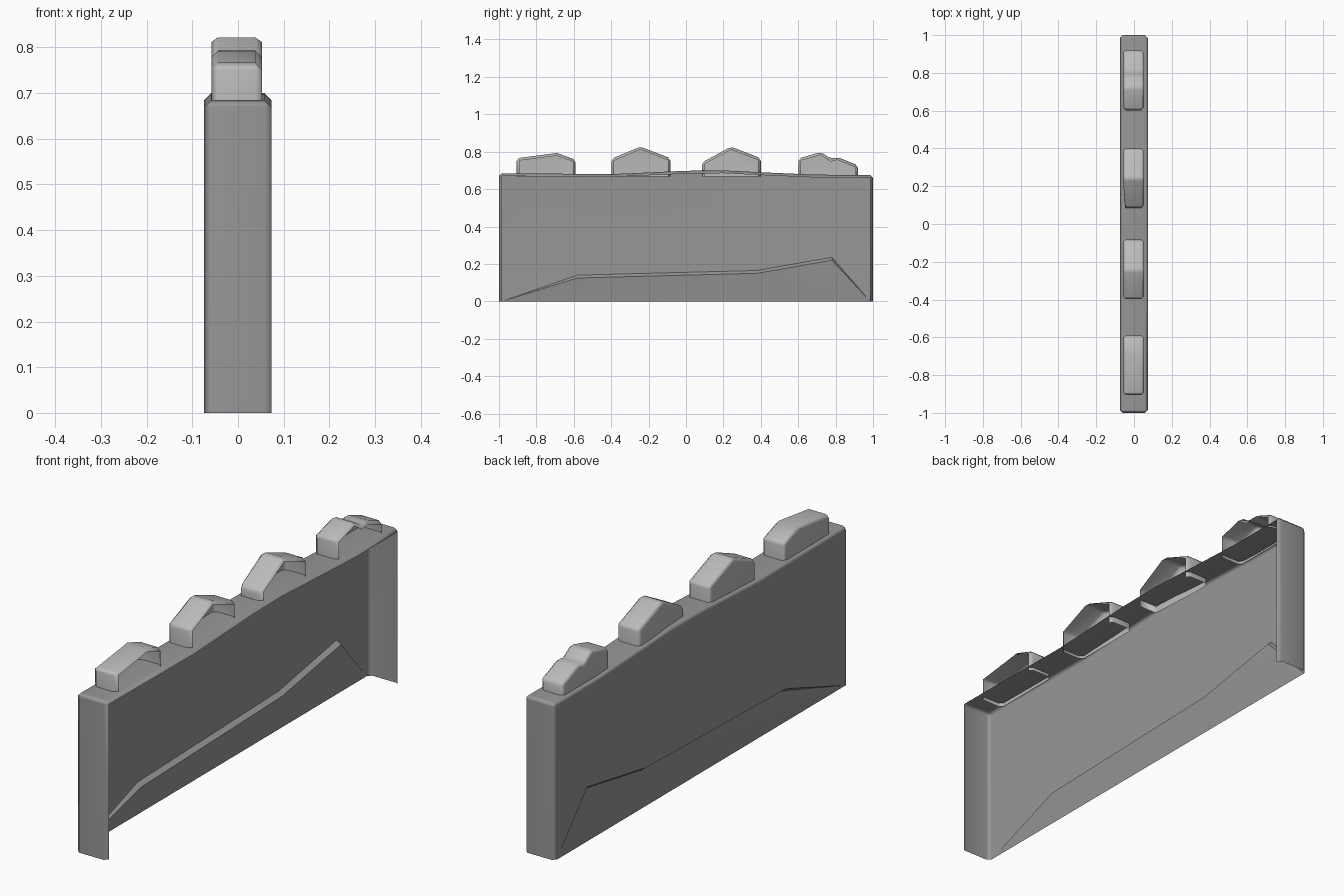
import bpy, bmesh, math
from mathutils import Vector

if "Cube" in bpy.data.objects:
    bpy.data.objects.remove(bpy.data.objects["Cube"])


def grey(name, v):
    mat = bpy.data.materials.new(name)
    mat.diffuse_color = (v, v, v, 1)
    mat.use_nodes = True
    mat.node_tree.nodes["Principled BSDF"].inputs["Base Color"].default_value = mat.diffuse_color
    return mat


def bevelled_slab(profile, x0, x1, radius):
    """Extrude a (y, z) outline along x and chamfer every edge except the base."""
    bm = bmesh.new()
    face = bm.faces.new([bm.verts.new((x0, y, z)) for y, z in profile])
    ext = bmesh.ops.extrude_face_region(bm, geom=[face])
    moved = [g for g in ext["geom"] if isinstance(g, bmesh.types.BMVert)]
    bmesh.ops.translate(bm, verts=moved, vec=(x1 - x0, 0, 0))
    if len(bm.faces) == len(profile) + 1:  # close the starting side if extrusion removed it
        bmesh.ops.holes_fill(bm, edges=bm.edges[:], sides=0)
    bmesh.ops.recalc_face_normals(bm, faces=bm.faces[:])
    base = [f for f in bm.faces if f.normal.z < -0.9]
    edges = [e for e in bm.edges if e.calc_face_angle(0) > 0.6
             and not any(f in base for f in e.link_faces)]
    bmesh.ops.bevel(bm, geom=edges, offset=radius, segments=1, profile=0.5,
                    affect='EDGES', clamp_overlap=True)
    bm.normal_update()
    return bm


def open_side(bm):
    """Remove the base and the +x side, which are open."""
    bm.normal_update()
    gone = [f for f in bm.faces if f.normal.z < -0.9 or f.normal.x > 0.96]
    bmesh.ops.delete(bm, geom=gone, context='FACES')


def finish(bm, name, mat):
    mesh = bpy.data.meshes.new(name)
    bm.to_mesh(mesh)
    bm.free()
    mesh.materials.append(mat)
    mesh.shade_smooth()
    mesh.set_sharp_from_angle(angle=math.radians(50))
    obj = bpy.data.objects.new(name, mesh)
    bpy.context.collection.objects.link(obj)
    mod = obj.modifiers.new("weighted", 'WEIGHTED_NORMAL')
    mod.keep_sharp = True


wall_grey = grey("wall_grey", 0.31)
stone_grey = grey("stone_grey", 0.5)

# wall body with a gently uneven top
X0, X1 = -0.074, 0.073
top = [(1, .676), (.7, .677), (.4, .69), (.2, .7), (0, .698), (-.4, .68), (-1, .685)]
bm = bevelled_slab([(-1, 0), (1, 0)] + top, X0, X1, 0.015)
open_side(bm)

# stepped, recessed lower part of the -x face
side = max((f for f in bm.faces if f.normal.x < -0.96), key=lambda f: f.calc_area())
loop = list(side.verts)
n = len(loop)
k = next(i for i in range(n) if loop[i].co.z < 1e-4 and loop[i - 1].co.z < 1e-4)
loop = loop[k:] + loop[:k]
start, end = loop[0], loop[-1]
line = [(-.58, .14), (.38, .165), (.78, .235)]
if end.co.y > 0:
    line.reverse()
outer = [bm.verts.new((X0, y, z)) for y, z in line]
inner = [bm.verts.new((X0 + .02, y, z - .015)) for y, z in line]
bmesh.ops.delete(bm, geom=[side], context='FACES_ONLY')
bm.faces.new(loop + outer)
for i in range(2):
    bm.faces.new((outer[i + 1], outer[i], inner[i], inner[i + 1]))
bm.faces.new((outer[0], end, inner[0]))
bm.faces.new((start, outer[2], inner[2]))
bm.faces.new((inner[1], inner[0], end))
bm.faces.new((inner[1], end, start))
bm.faces.new((inner[2], inner[1], start))
finish(bm, "wall", wall_grey)

# capping stones: outline tops from -y to +y
stones = [
    [(-.905, .765), (-.69, .793), (-.59, .757)],
    [(-.398, .762), (-.245, .827), (-.083, .765)],
    [(.085, .742), (.24, .827), (.4, .765)],
    [(.602, .764), (.722, .798), (.775, .762), (.81, .771), (.92, .727)],
]
for i, pts in enumerate(stones):
    y0, y1 = pts[0][0], pts[-1][0]
    bm = bevelled_slab([(y0, .668), (y1, .668)] + pts[::-1], -.058, .052, 0.014)
    if i == 2:  # chipped corner
        a, b, c = Vector((-.058, .22, .81)), Vector((-.058, .3, .68)), Vector((-.046, .1, .7))
        nrm = (b - a).cross(c - a).normalized()
        if nrm.x > 0:
            nrm = -nrm
        cut = bmesh.ops.bisect_plane(bm, geom=bm.verts[:] + bm.edges[:] + bm.faces[:],
                                     plane_co=a, plane_no=nrm, clear_outer=True)
        rim = [g for g in cut["geom_cut"] if isinstance(g, bmesh.types.BMEdge)]
        bmesh.ops.holes_fill(bm, edges=rim, sides=0)
        bmesh.ops.recalc_face_normals(bm, faces=bm.faces[:])
    open_side(bm)
    finish(bm, f"cap_stone_{i + 1}", stone_grey)
